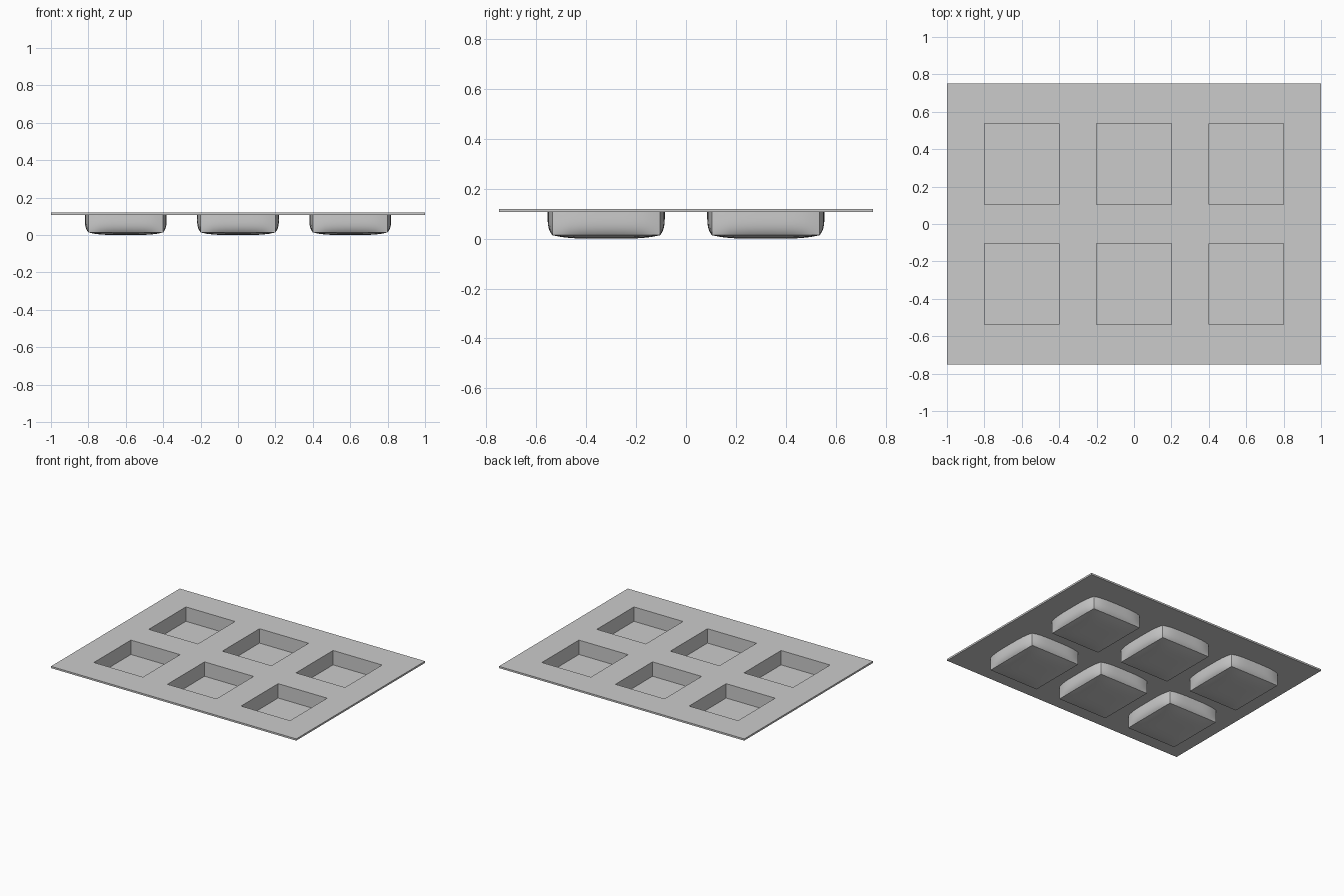
import bpy, bmesh
from mathutils import Vector

if "Cube" in bpy.data.objects:
    bpy.data.objects.remove(bpy.data.objects["Cube"])

TOP, UNDER, FLOOR = 0.12, 0.107, 0.014      # plate top, plate underside, cup floor
HX, HY = 0.2, 0.216                         # half size of a pocket
XS, YS = (-0.6, 0.0, 0.6), (-0.32, 0.32)    # pocket centres
BULGE, SAG = 0.019, 0.014                   # outward swell of walls and base
N = 12


def finish(name, bm, smooth=False):
    bmesh.ops.remove_doubles(bm, verts=bm.verts, dist=1e-5)
    me = bpy.data.meshes.new(name)
    bm.to_mesh(me)
    bm.free()
    ob = bpy.data.objects.new(name, me)
    bpy.context.collection.objects.link(ob)
    if smooth:
        bpy.ops.object.select_all(action='DESELECT')
        ob.select_set(True)
        bpy.context.view_layer.objects.active = ob
        bpy.ops.object.shade_smooth_by_angle(angle=0.6)
    return ob


def quad(bm, pts):
    bm.faces.new([bm.verts.new(p) for p in pts])


def patch(bm, fn, flip=False):
    # curved sheet from a function of u, v
    g = [[bm.verts.new(fn(i / N, j / N)) for j in range(N + 1)] for i in range(N + 1)]
    for i in range(N):
        for j in range(N):
            f = [g[i][j], g[i + 1][j], g[i + 1][j + 1], g[i][j + 1]]
            bm.faces.new(f[::-1] if flip else f)


def swell(t):
    return 1 - t ** 4


# Plate with six openings, built on a grid of strips
bm = bmesh.new()
gx = [-1] + [c + s * HX for c in XS for s in (-1, 1)] + [1]
gy = [-0.75] + [c + s * HY for c in YS for s in (-1, 1)] + [0.75]
for i in range(len(gx) - 1):
    for j in range(len(gy) - 1):
        if i % 2 and j % 2:
            continue
        x0, x1, y0, y1 = gx[i], gx[i + 1], gy[j], gy[j + 1]
        c = [(x0, y0), (x1, y0), (x1, y1), (x0, y1)]
        quad(bm, [(x, y, TOP) for x, y in c])
        quad(bm, [(x, y, UNDER) for x, y in c[::-1]])
rim = [(-1, -0.75), (1, -0.75), (1, 0.75), (-1, 0.75)]
for k in range(4):
    a, b = rim[k], rim[(k + 1) % 4]
    quad(bm, [(*a, UNDER), (*b, UNDER), (*b, TOP), (*a, TOP)])
# dissolve the strip seams into clean flat faces
bmesh.ops.remove_doubles(bm, verts=bm.verts, dist=1e-5)
finish("tray_plate", bm)

for cx in XS:
    for cy in YS:
        # Pocket lining: straight walls and flat floor
        bm = bmesh.new()
        c = [(cx - HX, cy - HY), (cx + HX, cy - HY), (cx + HX, cy + HY), (cx - HX, cy + HY)]
        quad(bm, [(x, y, FLOOR) for x, y in c])
        for k in range(4):
            a, b = c[k], c[(k + 1) % 4]
            quad(bm, [(*a, TOP), (*b, TOP), (*b, FLOOR), (*a, FLOOR)])
        finish("pocket_lining", bm)

        # Outer cup: gently swollen walls and base
        bm = bmesh.new()
        for k in range(4):
            a, b = Vector(c[k]), Vector(c[(k + 1) % 4])
            d = (b - a).normalized()
            out = Vector((d.y, -d.x))

            def wall(u, v, a=a, b=b, out=out):
                p = a.lerp(b, u) + out * BULGE * swell(2 * u - 1) * swell(v)
                return (p.x, p.y, UNDER + (FLOOR - UNDER) * v)
            patch(bm, wall, flip=True)
        patch(bm, lambda u, v: (cx + HX * (2 * u - 1), cy + HY * (2 * v - 1),
                                FLOOR - SAG * swell(2 * u - 1) * swell(2 * v - 1)), flip=True)
        finish("outer_cup", bm, smooth=True)
